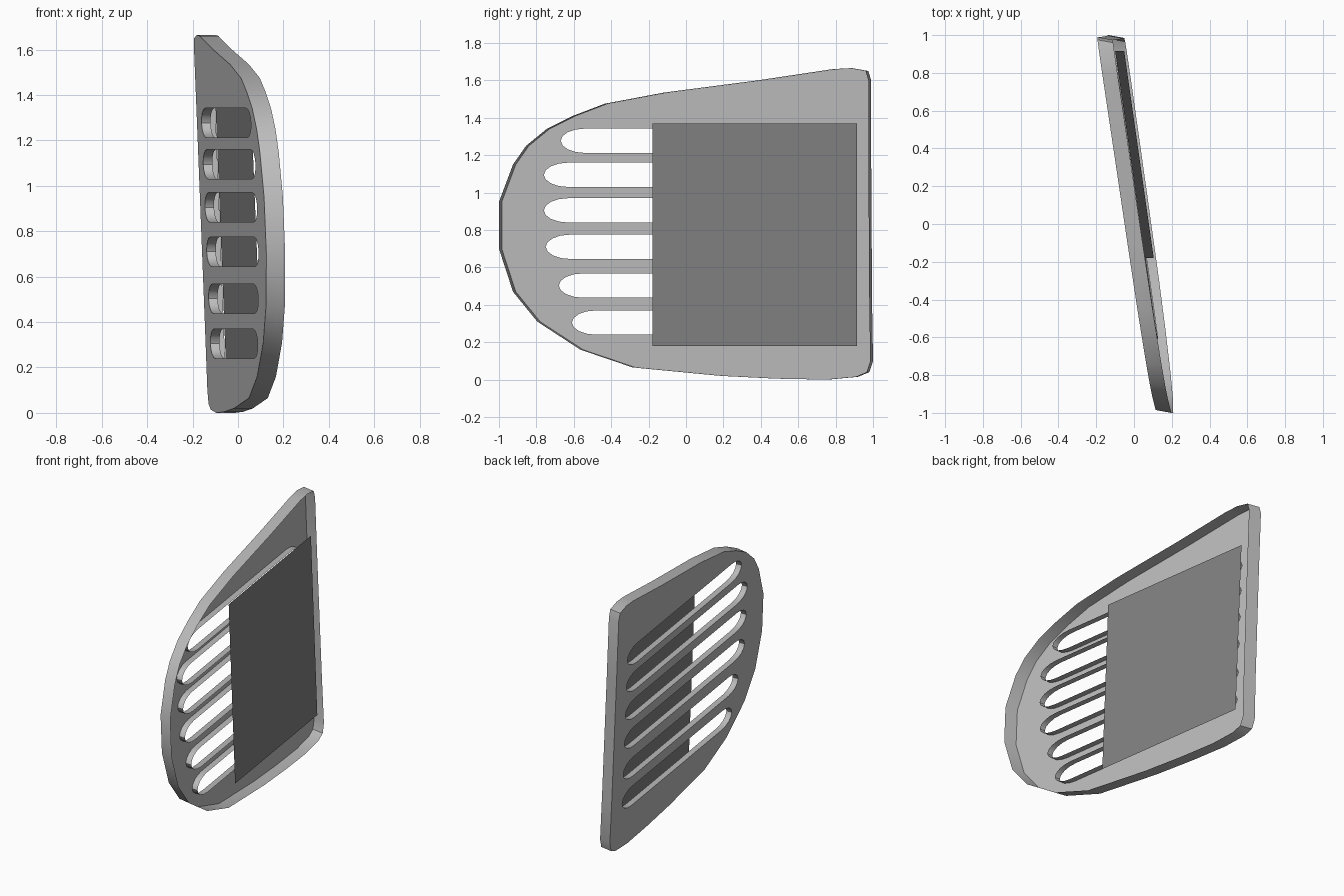
import bpy, bmesh, math
from mathutils import Vector

if "Cube" in bpy.data.objects:
    bpy.data.objects.remove(bpy.data.objects["Cube"], do_unlink=True)


def material(name, value):
    m = bpy.data.materials.new(name)
    m.use_nodes = True
    color = (value, value, value, 1)
    m.diffuse_color = color
    m.node_tree.nodes["Principled BSDF"].inputs["Base Color"].default_value = color
    return m


def on_panel(y, z, lift=0.0):
    """Point on the slanted panel plane, lifted towards +x."""
    return Vector((0.012 - 0.143 * y - 0.04 * z + lift, y, z))


def finish(bm, name, mat):
    me = bpy.data.meshes.new(name)
    bm.to_mesh(me)
    bm.free()
    me.materials.append(mat)
    ob = bpy.data.objects.new(name, me)
    bpy.context.collection.objects.link(ob)
    bpy.ops.object.select_all(action='DESELECT')
    ob.select_set(True)
    bpy.context.view_layer.objects.active = ob
    bpy.ops.object.shade_smooth_by_angle(angle=math.radians(35))
    return ob


def loop(bm, points):
    vs = [bm.verts.new(on_panel(y, z)) for y, z in points]
    return [bm.edges.new((v, vs[(i + 1) % len(vs)])) for i, v in enumerate(vs)]


def slot(y0, y1, zmid, half=0.065, taper=0.13, steps=8):
    """Long opening with elliptical ends."""
    pts = []
    for centre, start in ((y1 - taper, -90), (y0 + taper, 90)):
        for i in range(steps + 1):
            a = math.radians(start + 180 * i / steps)
            pts.append((centre + taper * math.cos(a), zmid + half * math.sin(a)))
    return pts


def wall(bm, edges, offset):
    """Raise a thin wall from a closed loop of edges."""
    new = bmesh.ops.extrude_edge_only(bm, edges=edges)["geom"]
    bmesh.ops.translate(bm, vec=offset, verts=[g for g in new if isinstance(g, bmesh.types.BMVert)])


light_grey = material("light_grey", 0.5)
mid_grey = material("mid_grey", 0.22)

# Panel outline (y, z), from the nose along the bottom, up the back and over the top
outline = [(-.985, .95), (-.985, .70), (-.91, .47), (-.78, .31), (-.55, .16), (-.27, .065),
           (.2, .02), (.5, .005), (.76, 0), (.92, .015), (.98, .04), (1, .1), (.995, .4),
           (.99, 1.2), (.99, 1.6), (.975, 1.65), (.89, 1.665), (.8, 1.66), (.4, 1.6),
           (-.1, 1.535), (-.42, 1.475), (-.59, 1.41), (-.73, 1.34), (-.84, 1.25), (-.91, 1.15)]

# Slots: front end and mid height
slots = [(-.67, 1.277), (-.76, 1.095), (-.76, .905), (-.75, .71), (-.68, .503), (-.61, .305)]

# Slotted dish: thin floor, outer rim and short collars round the slots
bm = bmesh.new()
rim = loop(bm, outline)
collars = [loop(bm, slot(y0, 0.85, z)) for y0, z in slots]
everything = rim + [e for c in collars for e in c]
bmesh.ops.triangle_fill(bm, use_beauty=True, use_dissolve=False, edges=everything,
                        normal=Vector((-1, -0.143, -0.04)))
wall(bm, rim, Vector((0.083, -0.015, 0)))
for c in collars:
    wall(bm, c, Vector((0.04, 0, 0)))
bmesh.ops.recalc_face_normals(bm, faces=bm.faces)
finish(bm, "slotted_cover", light_grey)

# Flat backing plate across the open side
bm = bmesh.new()
corners = [(-.18, .18), (.915, .18), (.915, 1.37), (-.18, 1.37)]
bm.faces.new([bm.verts.new(on_panel(y, z, 0.074)) for y, z in corners])
finish(bm, "backing_plate", mid_grey)
